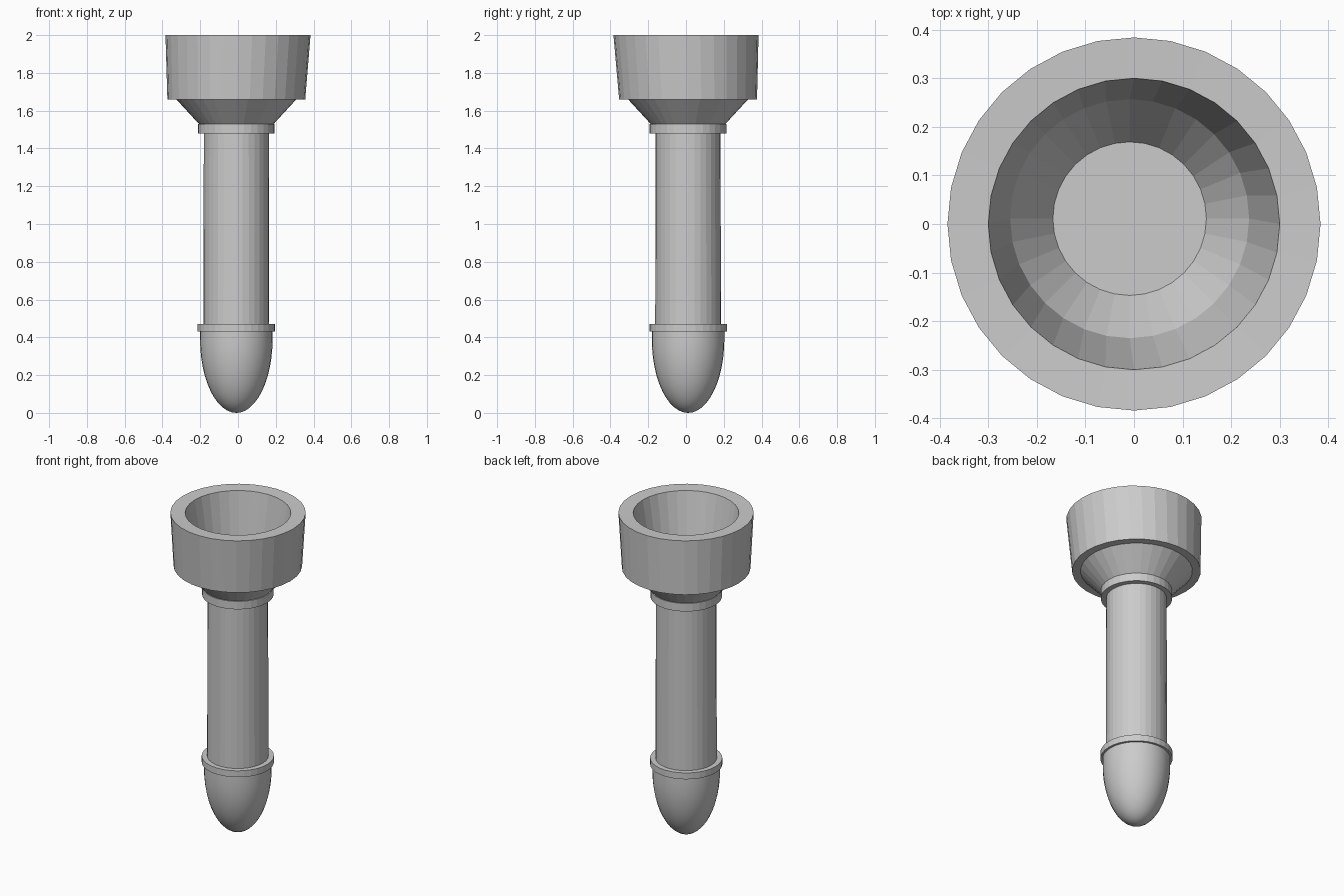
import bpy, bmesh, math

if "Cube" in bpy.data.objects:
    bpy.data.objects.remove(bpy.data.objects["Cube"])

SIDES = 32
AXIS = (-0.009, 0.011)   # body axis sits slightly off the rim centre


def lathe(name, profile, sides=SIDES, smooth=False, start=AXIS):
    """Revolve (radius, z) points; 'start' centres the first ring. Radius 0 makes a pole."""
    bm = bmesh.new()
    rings = []
    for i, (r, z, *centre) in enumerate(profile):
        cx, cy = centre if centre else AXIS
        n = 1 if r == 0 else sides
        rings.append([bm.verts.new((cx + r * math.cos(2 * math.pi * k / sides),
                                    cy + r * math.sin(2 * math.pi * k / sides), z))
                      for k in range(n)])
    for a, b in zip(rings, rings[1:]):
        for k in range(sides):
            j = (k + 1) % sides
            quad = [a[k % len(a)], a[j % len(a)], b[j % len(b)], b[k % len(b)]]
            bm.faces.new(list(dict.fromkeys(quad)))
    bmesh.ops.recalc_face_normals(bm, faces=bm.faces)
    me = bpy.data.meshes.new(name)
    bm.to_mesh(me)
    bm.free()
    for p in me.polygons:
        p.use_smooth = smooth
    ob = bpy.data.objects.new(name, me)
    bpy.context.collection.objects.link(ob)
    return ob


# Cup: outer funnel, flared wall, rim, hollow inside and flat floor
lathe("cup", [(0.198, 1.53), (0.318, 1.66), (0.365, 1.66),
              (0.384, 2.0, 0, 0), (0.3, 1.997, 0, 0),
              (0.246, 1.68), (0.158, 1.55), (0, 1.55)])

# Collar under the cup
lathe("upper_collar", [(0.17, 1.48), (0.203, 1.48), (0.203, 1.53), (0.17, 1.53)])

# Shaft
lathe("shaft", [(0.174, 0.47), (0.172, 1.48)])

# Ring above the tip
lathe("lower_collar", [(0.17, 0.43), (0.205, 0.43), (0.205, 0.47), (0.17, 0.47)])

# Rounded tip: half ellipsoid
tip = [(0.192, 0.43)]
for i in range(13):
    t = i / 12 * math.pi / 2
    tip.append((0.192 * math.cos(t) if i < 12 else 0, 0.39 - 0.39 * math.sin(t)))
lathe("tip", tip, smooth=True)
